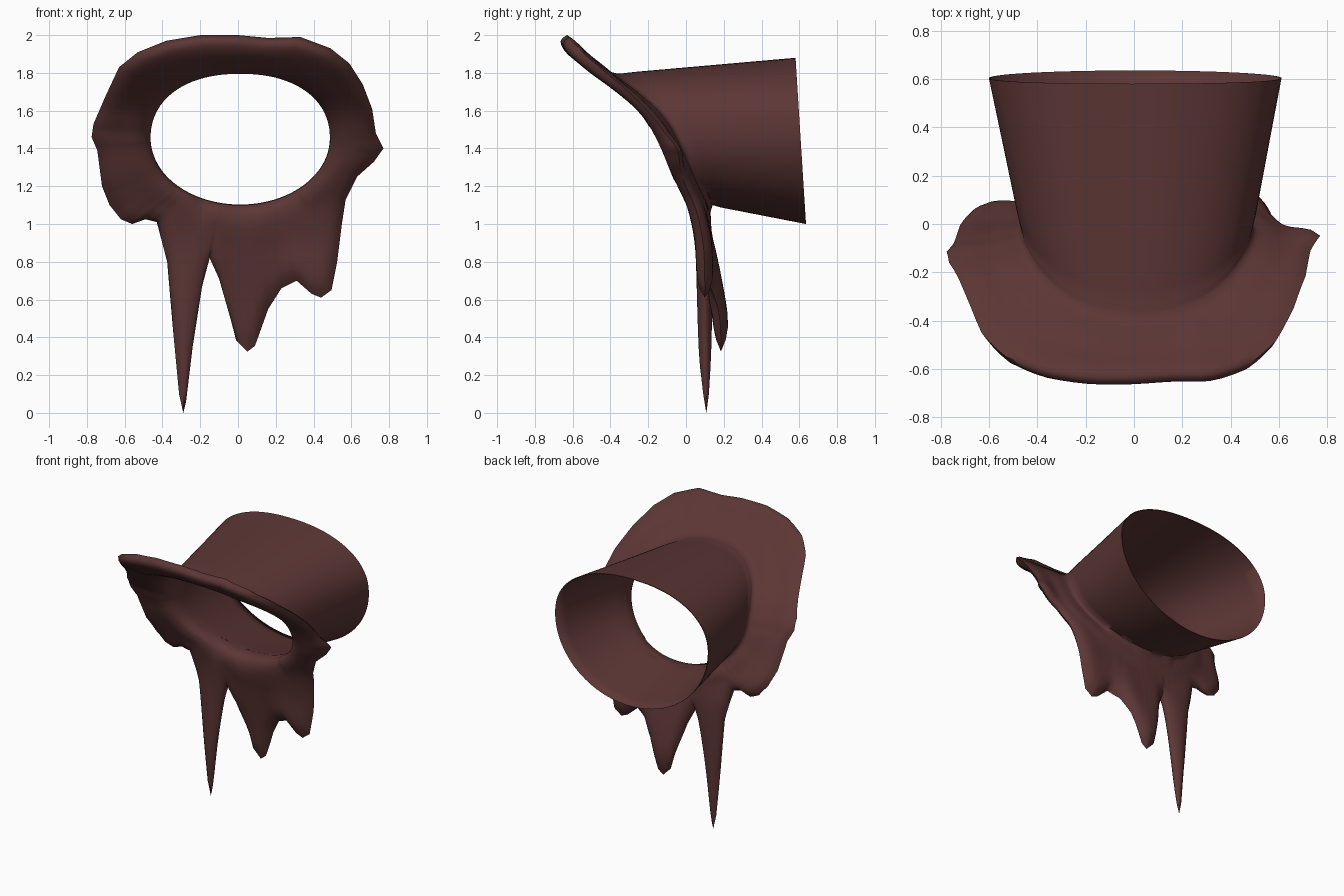
import bpy, bmesh, math
from mathutils import Vector

if "Cube" in bpy.data.objects:
    bpy.data.objects.remove(bpy.data.objects["Cube"])

# Outer outline of the flange and its drips, front view (x, z), from the top going left
OUTLINE = [(0, 2.0), (-.2, 2.0), (-.38, 1.97), (-.53, 1.91), (-.63, 1.83), (-.70, 1.68),
           (-.765, 1.53), (-.775, 1.46), (-.745, 1.39), (-.72, 1.2), (-.68, 1.1), (-.62, 1.025),
           (-.56, 1.0), (-.49, 1.025), (-.43, 1.01), (-.375, .8), (-.345, .45), (-.312, .1),
           (-.29, .0), (-.275, .06), (-.24, .35), (-.19, .67), (-.15, .82), (-.10, .71),
           (-.04, .50), (-.01, .385), (.05, .325), (.09, .355), (.16, .55), (.23, .66),
           (.31, .70), (.39, .63), (.44, .61), (.495, .65), (.525, .8), (.55, 1.0), (.57, 1.13),
           (.63, 1.25), (.72, 1.33), (.77, 1.4), (.73, 1.48), (.71, 1.61), (.66, 1.74),
           (.59, 1.85), (.49, 1.93), (.33, 1.99), (.16, 1.985)]
# Depth of the flange sheet by height (z, y)
DEPTH = [(0, .11), (.3, .10), (.7, .10), (.9, .095), (1.0, .075), (1.1, .05), (1.2, 0), (1.3, -.045),
         (1.4, -.085), (1.5, -.13), (1.6, -.20), (1.7, -.30), (1.8, -.42), (1.9, -.54), (2.0, -.63)]


def lookup(table, z):
    for (z0, v0), (z1, v1) in zip(table, table[1:]):
        if z <= z1:
            return v0 + (v1 - v0) * (z - z0) / (z1 - z0)
    return table[-1][1]


def sheet_y(x, z):
    y = lookup(DEPTH, z)
    # the middle drip swings backwards
    if -.15 < x < .3 and z < .95:
        y += .085 * min(1, (.95 - z) / .45) * min(1, (x + .15) / .1, (.3 - x) / .12)
    # pointed right corner sits further back
    return y + max(0, min(.05, (x - .62) * .35)) * max(0, 1 - abs(z - 1.38) / .2)


def edge_distance(p):
    best = 9
    for i, a in enumerate(OUTLINE):
        a, b = Vector(a), Vector(OUTLINE[(i + 1) % len(OUTLINE)])
        d = b - a
        t = max(0, min(1, (p - a).dot(d) / d.length_squared))
        best = min(best, (a + d * t - p).length)
    return best


FRONT = [(0, .04), (.8, .045), (1.2, .045), (1.6, .05), (1.8, .09), (2, .09)]
BACK = [(0, .04), (.8, .045), (1.2, .045), (1.6, .03), (1.8, .02), (2, .02)]


def ellipse(ca, sa, cx, rx, cz, up, down, e):
    # egg-shaped section, squarer above than below
    if sa > 0:
        return Vector((cx + rx * math.copysign(abs(ca) ** e, ca), cz + up * sa ** e))
    return Vector((cx + rx * ca, cz + down * sa))


# Resample the outline
samples = []
for i, a in enumerate(OUTLINE):
    a, b = Vector(a), Vector(OUTLINE[(i + 1) % len(OUTLINE)])
    n = 4 if (b - a).length > .2 else 3
    samples += [a.lerp(b, k / n) for k in range(n)]

LEVELS, TUBE = 14, 8
bm = bmesh.new()
columns, flange = [], []
for q in samples:
    ang = math.atan2((max(q.y, .95) - 1.45) / .35, (q.x - .015) / .47)
    ca, sa = math.cos(ang), math.sin(ang)
    hole = ellipse(ca, sa, .012, .475, 1.45, .345, .35, .9)
    rear = ellipse(ca, sa, .005, .605, 1.51, .37, .51, .9)
    front, back = [], []
    fillet = .05 if sa < .3 else .05 - .035 * (sa - .3) / .7
    for k in range(LEVELS):
        t = (k / LEVELS) ** 1.15
        p = hole.lerp(q, t)
        y, d = sheet_y(p.x, p.y), (p - hole).length
        u = min(1, edge_distance(p) / .1)
        r = math.sqrt(max(0, 1 - (1 - u) ** 2))
        lip = min(1, .45 + d / .15)
        front.append((p.x, y - lookup(FRONT, p.y) * r * lip + .02 * max(0, 1 - d / .05), p.y))
        back.append((p.x, y + lookup(BACK, p.y) * r * lip + fillet * max(0, 1 - d / .14), p.y))
    rim = (q.x, sheet_y(q.x, q.y), q.y)
    # tube walls from the opening to the rear end
    yi, yo = front[0][1], back[0][1]
    y1 = .58 + .055 * (1.88 - rear.y) / .88
    outer, inner = [], []
    for k in range(1, TUBE + 1):
        t = k / TUBE
        yk = yo + (y1 - yo) * t
        p = hole.lerp(rear, t)
        outer.append((p.x, yk, p.y))
        s = .99
        yk = yi + (y1 - yi) * t
        w = max(0, (yk - yo) / (y1 - yo))
        p = hole.lerp(rear, w)
        inner.append((p.x * s, yk, 1.45 + (p.y - 1.45) * s))
    ring = inner[::-1] + front + [rim] + back[::-1] + outer
    col = [bm.verts.new(c) for c in ring]
    columns.append(col)
    flange += col[TUBE:-TUBE]

# Skin neighbouring columns into one closed surface
n = len(columns)
for i in range(n):
    a, b = columns[i], columns[(i + 1) % n]
    m = len(a)
    for j in range(m):
        bm.faces.new((a[j], b[j], b[(j + 1) % m], a[(j + 1) % m]))
# Soften the flange depth without changing its outline
for _ in range(3):
    bmesh.ops.smooth_vert(bm, verts=flange, factor=.5, use_axis_x=False, use_axis_y=True, use_axis_z=False)
bmesh.ops.recalc_face_normals(bm, faces=bm.faces)

mesh = bpy.data.meshes.new("dripping_collar")
bm.to_mesh(mesh)
bm.free()
obj = bpy.data.objects.new("dripping_collar", mesh)
bpy.context.collection.objects.link(obj)

mat = bpy.data.materials.new("dark red brown")
mat.diffuse_color = (.105, .037, .035, 1)
mat.use_nodes = True
mat.node_tree.nodes["Principled BSDF"].inputs["Base Color"].default_value = mat.diffuse_color
mesh.materials.append(mat)

bpy.context.view_layer.objects.active = obj
obj.select_set(True)
bpy.ops.object.shade_smooth_by_angle(angle=math.radians(80))
